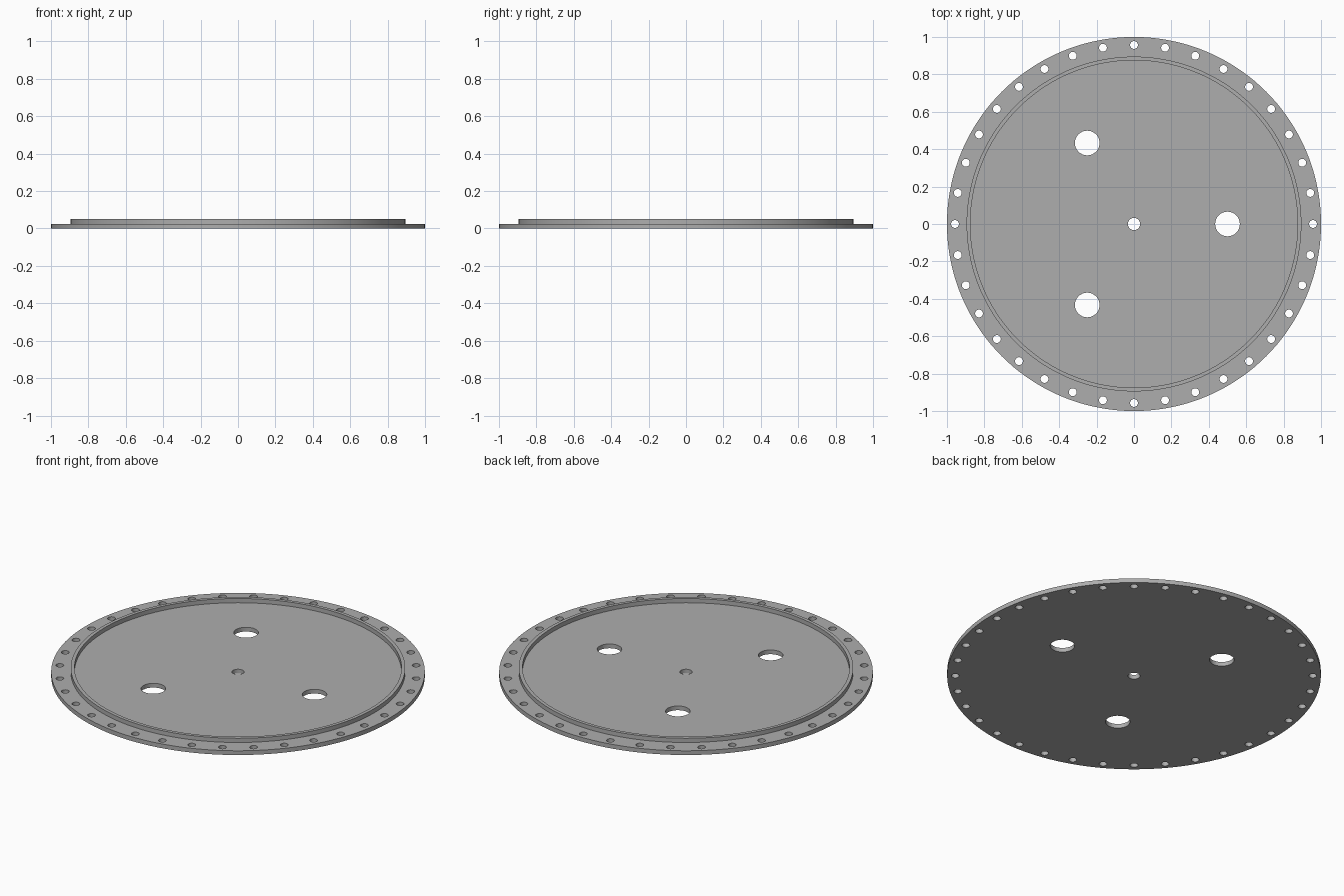
import bpy, bmesh
from math import pi, cos, sin, radians
from mathutils import Matrix, Vector

cube = bpy.data.objects.get("Cube")
if cube:
    bpy.data.objects.remove(cube, do_unlink=True)

SEGMENTS = 144
PLATE = 0.025      # plate thickness
RIM = 0.05         # height of the raised rim
HOLE_SIDES = 32

# Plain grey metal
metal = bpy.data.materials.new("grey_metal")
metal.use_nodes = True
grey = (0.42, 0.42, 0.42, 1)
metal.diffuse_color = grey
metal.node_tree.nodes["Principled BSDF"].inputs["Base Color"].default_value = grey


def add_object(name, bm):
    bmesh.ops.recalc_face_normals(bm, faces=bm.faces)
    mesh = bpy.data.meshes.new(name)
    bm.to_mesh(mesh)
    bm.free()
    mesh.materials.append(metal)
    obj = bpy.data.objects.new(name, mesh)
    bpy.context.collection.objects.link(obj)
    return obj


def lathe(name, profile):
    """Revolve a closed (radius, height) profile around z."""
    bm = bmesh.new()
    rings = []
    for i in range(SEGMENTS):
        a = 2 * pi * i / SEGMENTS
        rings.append([bm.verts.new((r * cos(a), r * sin(a), z)) for r, z in profile])
    n = len(profile)
    for i in range(SEGMENTS):
        here, there = rings[i], rings[(i + 1) % SEGMENTS]
        for j in range(n):
            k = (j + 1) % n
            bm.faces.new((here[j], there[j], there[k], here[k]))
    return add_object(name, bm)


def add_hole_circle(bm, count, distance, radius):
    """Add cutter pins evenly spaced on a circle."""
    for i in range(count):
        spot = Matrix.Rotation(2 * pi * i / count, 4, 'Z') @ Vector((distance, 0, PLATE / 2))
        bmesh.ops.create_cone(bm, cap_ends=True, segments=HOLE_SIDES, radius1=radius,
                              radius2=radius, depth=0.2, matrix=Matrix.Translation(spot))


# Round flange with centre bore and raised rim
flange = lathe("flange_plate", [
    (0.033, 0), (1, 0), (1, PLATE), (0.895, PLATE), (0.895, RIM),
    (0.875, RIM), (0.875, PLATE), (0.033, PLATE)])

# Bolt holes and three large ports
pins = bmesh.new()
add_hole_circle(pins, 36, 0.957, 0.021)
add_hole_circle(pins, 3, 0.5, 0.066)
cutter = add_object("hole_cutter", pins)
cutter.hide_render = True

cut = flange.modifiers.new("holes", 'BOOLEAN')
cut.operation = 'DIFFERENCE'
cut.solver = 'EXACT'
cut.object = cutter

bpy.ops.object.select_all(action='DESELECT')
flange.select_set(True)
bpy.context.view_layer.objects.active = flange
bpy.ops.object.modifier_apply(modifier=cut.name)
bpy.data.objects.remove(cutter, do_unlink=True)
bpy.ops.object.shade_smooth_by_angle(angle=radians(30))
